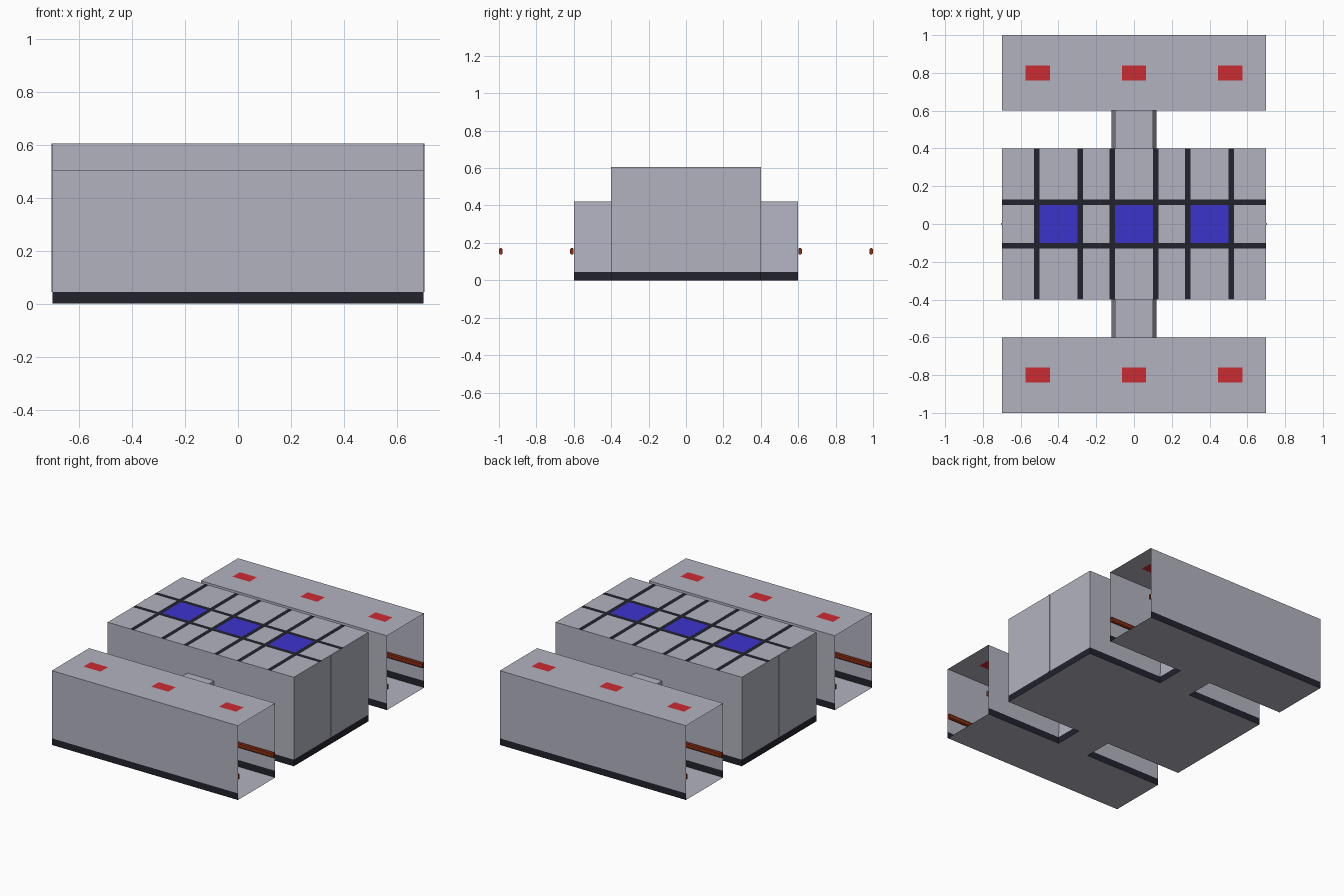
import bpy, bmesh
from mathutils import Vector

if "Cube" in bpy.data.objects:
    bpy.data.objects.remove(bpy.data.objects["Cube"])

def material(name, rgb):
    m = bpy.data.materials.new(name)
    m.diffuse_color = (*rgb, 1)
    m.use_nodes = True
    m.node_tree.nodes["Principled BSDF"].inputs["Base Color"].default_value = m.diffuse_color
    return m

GREY, DARK, BLUE, RED, RAIL = range(5)
MATS = [material("panel_grey", (0.45, 0.45, 0.53)),
        material("trim_dark", (0.016, 0.016, 0.027)),
        material("skylight_blue", (0.045, 0.033, 0.60)),
        material("lamp_red", (0.60, 0.025, 0.033)),
        material("rail_rust", (0.25, 0.025, 0.006))]

def finish(name, bm):
    me = bpy.data.meshes.new(name)
    bm.to_mesh(me)
    bm.free()
    for m in MATS:
        me.materials.append(m)
    ob = bpy.data.objects.new(name, me)
    bpy.context.collection.objects.link(ob)
    return ob

def panel(name, us, vs, place, out, rule=lambda u, v: GREY):
    """Single sheet cut at us/vs; rule(centre u, v) gives the colour, or None for a hole."""
    bm = bmesh.new()
    vert = {(u, v): bm.verts.new(place(u, v)) for u in us for v in vs}
    for u0, u1 in zip(us, us[1:]):
        for v0, v1 in zip(vs, vs[1:]):
            mat = rule((u0 + u1) / 2, (v0 + v1) / 2)
            if mat is None:
                continue
            f = bm.faces.new([vert[u0, v0], vert[u1, v0], vert[u1, v1], vert[u0, v1]])
            f.material_index = mat
            f.normal_update()
            if f.normal.dot(Vector(out)) < 0:
                f.normal_flip()
    bmesh.ops.delete(bm, geom=[v for v in bm.verts if not v.link_faces], context='VERTS')
    return finish(name, bm)

def box(name, lo, hi, mat, bevel=0):
    bm = bmesh.new()
    bmesh.ops.create_cube(bm, size=1)
    for v in bm.verts:
        v.co = [(a + b) / 2 + c * (b - a) for a, b, c in zip(lo, hi, v.co)]
    if bevel:
        edges = [e for e in bm.edges if abs(e.verts[0].co.x - e.verts[1].co.x) > 0.1]
        bmesh.ops.bevel(bm, geom=edges, offset=bevel, segments=1, affect='EDGES')
    for f in bm.faces:
        f.material_index = mat
    return finish(name, bm)

L, ROOM, HALL_H, ROOM_H, DOOR_H, SKIRT = 0.7, 0.4, 0.505, 0.605, 0.42, 0.045

def skirted(u, z):
    return DARK if z < SKIRT else GREY

def doorway(u, z):
    return None if abs(u) < 0.1 and z < DOOR_H else skirted(u, z)

def mirrored(cuts):
    return sorted([-c for c in cuts] + list(cuts))

# Central room roof with dark strips and blue skylights
def roof_rule(x, y):
    ax, ay = abs(x), abs(y)
    if 0.1 < ay < 0.13 or any(a < ax < a + 0.03 for a in (0.1, 0.27, 0.5)):
        return DARK
    return BLUE if ay < 0.1 and (ax < 0.1 or 0.3 < ax < 0.5) else GREY

panel("room_roof", mirrored([0.1, 0.13, 0.27, 0.3, 0.5, 0.53, L]), mirrored([0.1, 0.13, ROOM]),
      lambda x, y: (x, y, ROOM_H), (0, 0, 1), roof_rule)
panel("room_floor", [-L, L], [-ROOM, ROOM], lambda x, y: (x, y, 0), (0, 0, -1))

# Room ends with a central door seam
for s, side in ((1, "right"), (-1, "left")):
    panel("room_end_" + side, [-ROOM, ROOM], [0, SKIRT, ROOM_H],
          lambda y, z: (s * L, y, z), (s, 0, 0), skirted)
    box("door_seam_" + side, (s * L - 0.004, -0.005, SKIRT), (s * L + 0.004, 0.005, ROOM_H), GREY)

def lamp_rule(x, y):
    return RED if 0.76 < abs(y) < 0.84 and any(abs(x - c) < 0.064 for c in (-0.51, 0, 0.51)) else GREY

for s, side in ((1, "back"), (-1, "front")):
    # Room long wall with doorway
    panel("room_wall_" + side, [-L, -0.1, 0.1, L], [0, SKIRT, DOOR_H, ROOM_H],
          lambda x, z: (x, s * ROOM, z), (0, s, 0), doorway)

    # Short connecting passage with leaning walls
    for t, end in ((1, "right"), (-1, "left")):
        panel(f"passage_wall_{side}_{end}", [0.4, 0.6], [0, SKIRT, DOOR_H],
              lambda y, z: (t * (0.12 - 0.02 * max(0, z - SKIRT) / (DOOR_H - SKIRT)), s * y, z),
              (t, 0, 0), skirted)
    panel("passage_roof_" + side, [-0.1, 0.1], [0.4, 0.6], lambda x, y: (x, s * y, DOOR_H), (0, 0, 1))
    panel("passage_floor_" + side, [-0.12, 0.12], [0.4, 0.6], lambda x, y: (x, s * y, 0), (0, 0, -1))

    # Open-ended hallway with red lamps
    panel("hall_roof_" + side, [-L, -0.574, -0.446, -0.064, 0.064, 0.446, 0.574, L],
          [0.6, 0.76, 0.84, 1.0], lambda x, y: (x, s * y, HALL_H), (0, 0, 1), lamp_rule)
    panel("hall_floor_" + side, [-L, L], [0.6, 1.0], lambda x, y: (x, s * y, 0), (0, 0, -1))
    panel("hall_outer_wall_" + side, [-L, L], [0, SKIRT, HALL_H],
          lambda x, z: (x, s * 1.0, z), (0, s, 0), skirted)
    panel("hall_inner_wall_" + side, [-L, -0.1, 0.1, L], [0, SKIRT, DOOR_H, HALL_H],
          lambda x, z: (x, s * 0.6, z), (0, -s, 0), doorway)

    # Handrails inside the hallway, broken at the doorway
    for name, x0, x1, y in (("outer", -L, L, 0.99), ("inner_left", -L, -0.12, 0.61),
                            ("inner_right", 0.12, L, 0.61)):
        y0, y1 = sorted((s * (y - 0.009), s * (y + 0.009)))
        box(f"handrail_{name}_{side}", (x0, y0, 0.137), (x1, y1, 0.173), RAIL, 0.006)
